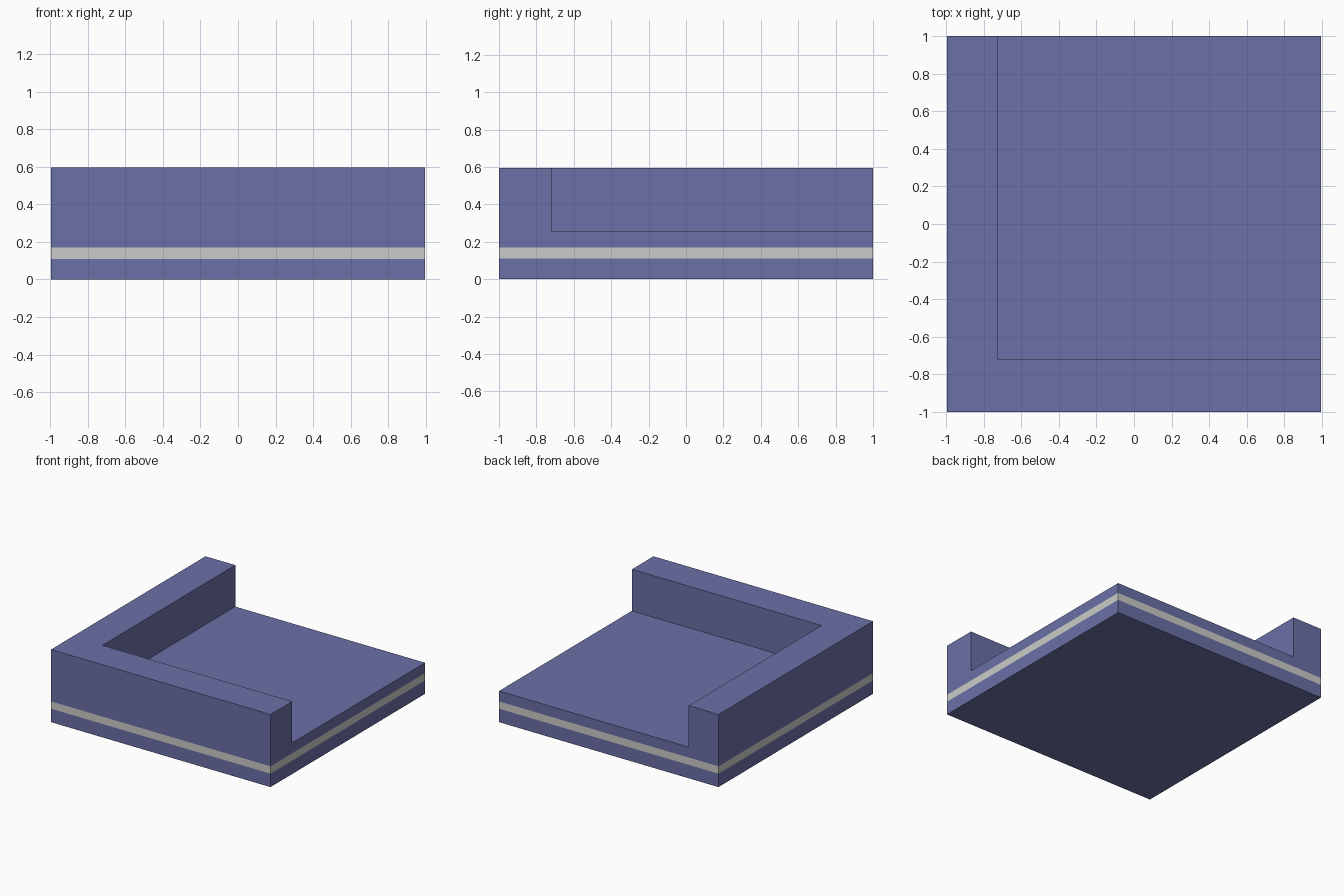
import bpy
import bmesh
from mathutils import Matrix, Vector

cube = bpy.data.objects.get("Cube")
if cube:
    bpy.data.objects.remove(cube, do_unlink=True)

HALF_X, HALF_Y = 0.995, 1.0
SEAT, TOP = 0.255, 0.595
STRIPE_LOW, STRIPE_HIGH = 0.11, 0.17
INNER_X, INNER_Y = -0.725, -0.72


def make_material(name, colour):
    mat = bpy.data.materials.new(name)
    mat.use_nodes = True
    mat.diffuse_color = colour
    mat.node_tree.nodes["Principled BSDF"].inputs["Base Color"].default_value = colour
    return mat


def cut(bm, point, normal):
    bmesh.ops.bisect_plane(bm, geom=bm.verts[:] + bm.edges[:] + bm.faces[:],
                           plane_co=point, plane_no=normal)


# Seat block
bm = bmesh.new()
size = Matrix.Diagonal((2 * HALF_X, 2 * HALF_Y, SEAT, 1))
bmesh.ops.create_cube(bm, size=1, matrix=Matrix.Translation((0, 0, SEAT / 2)) @ size)

# Raised L-shaped back, drawn up from two edges of the seat
cut(bm, (INNER_X, 0, 0), (1, 0, 0))
cut(bm, (0, INNER_Y, 0), (0, 1, 0))
bm.normal_update()
rim = []
for face in bm.faces:
    centre = face.calc_center_median()
    if face.normal.z > 0.9 and (centre.x < INNER_X or centre.y < INNER_Y):
        rim.append(face)
raised = bmesh.ops.extrude_face_region(bm, geom=rim)["geom"]
bmesh.ops.translate(bm, vec=Vector((0, 0, TOP - SEAT)),
                    verts=[v for v in raised if isinstance(v, bmesh.types.BMVert)])
# extruding can leave the covered faces behind
leftover = [f for f in rim if f.is_valid]
if leftover:
    bmesh.ops.delete(bm, geom=leftover, context='FACES_ONLY')

# Merge flat neighbours, then cut the pale band around the base
bmesh.ops.dissolve_limit(bm, angle_limit=0.01, verts=bm.verts[:], edges=bm.edges[:])
for height in (STRIPE_LOW, STRIPE_HIGH):
    cut(bm, (0, 0, height), (0, 0, 1))
bmesh.ops.recalc_face_normals(bm, faces=bm.faces[:])
for face in bm.faces:
    heights = [v.co.z for v in face.verts]
    in_band = min(heights) > STRIPE_LOW - 0.01 and max(heights) < STRIPE_HIGH + 0.01
    face.material_index = 1 if in_band else 0

mesh = bpy.data.meshes.new("corner_seat")
bm.to_mesh(mesh)
bm.free()
mesh.materials.append(make_material("slate_blue", (0.147, 0.162, 0.38, 1)))
mesh.materials.append(make_material("pale_grey", (0.6, 0.6, 0.58, 1)))
seat = bpy.data.objects.new("corner_seat", mesh)
bpy.context.scene.collection.objects.link(seat)
